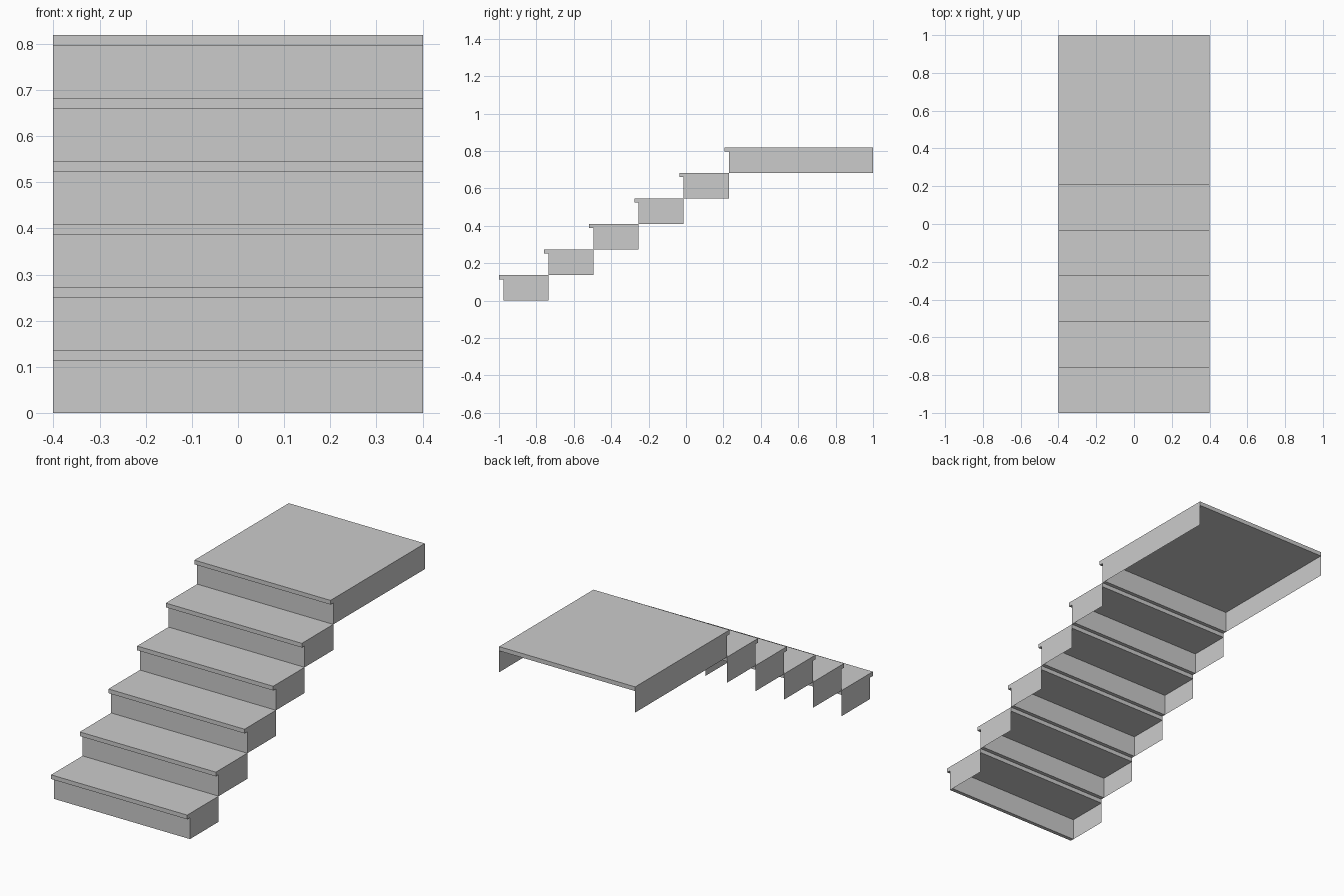
import bpy

if "Cube" in bpy.data.objects:
    bpy.data.objects.remove(bpy.data.objects["Cube"])

STEPS = 6
HALF_W = 0.401      # half width of the flight
PITCH = 0.2412      # tread spacing
RISE = 0.8195 / STEPS
NOSE = 0.023        # tread overhang
SLAB = 0.0225       # tread thickness
BOARD = 0.02        # riser thickness


def make(name, verts, faces):
    mesh = bpy.data.meshes.new(name)
    mesh.from_pydata(verts, [], faces)
    obj = bpy.data.objects.new(name, mesh)
    bpy.context.collection.objects.link(obj)


def box(name, y0, y1, z0, z1):
    """Full-width box between two depths and two heights."""
    verts = [(x, y, z) for x in (-HALF_W, HALF_W) for y in (y0, y1) for z in (z0, z1)]
    make(name, verts, [(0, 1, 3, 2), (4, 6, 7, 5), (0, 4, 5, 1),
                       (2, 3, 7, 6), (0, 2, 6, 4), (1, 5, 7, 3)])


def side_panel(name, x, y0, y1, z0, z1):
    """Thin sheet closing one side of a step, facing outward."""
    verts = [(x, y0, z0), (x, y1, z0), (x, y1, z1), (x, y0, z1)]
    make(name, verts, [(0, 1, 2, 3) if x > 0 else (3, 2, 1, 0)])


for i in range(STEPS):
    last = i == STEPS - 1
    nose_y = -1 + i * PITCH
    front = nose_y + NOSE
    back = 1.0 if last else front + PITCH
    z0, z1 = i * RISE, (i + 1) * RISE
    # Tread with overhanging nose; the top one is the landing
    box("landing" if last else f"tread_{i + 1}", nose_y, back, z1 - SLAB, z1)
    # Riser board under the nose
    box(f"riser_{i + 1}", front, front + BOARD, z0, z1 - SLAB)
    # Side sheets, open underneath and at the back
    for side, x in (("left", -HALF_W), ("right", HALF_W)):
        side_panel(f"side_panel_{side}_{i + 1}", x, front, back, z0, z1 - SLAB)
